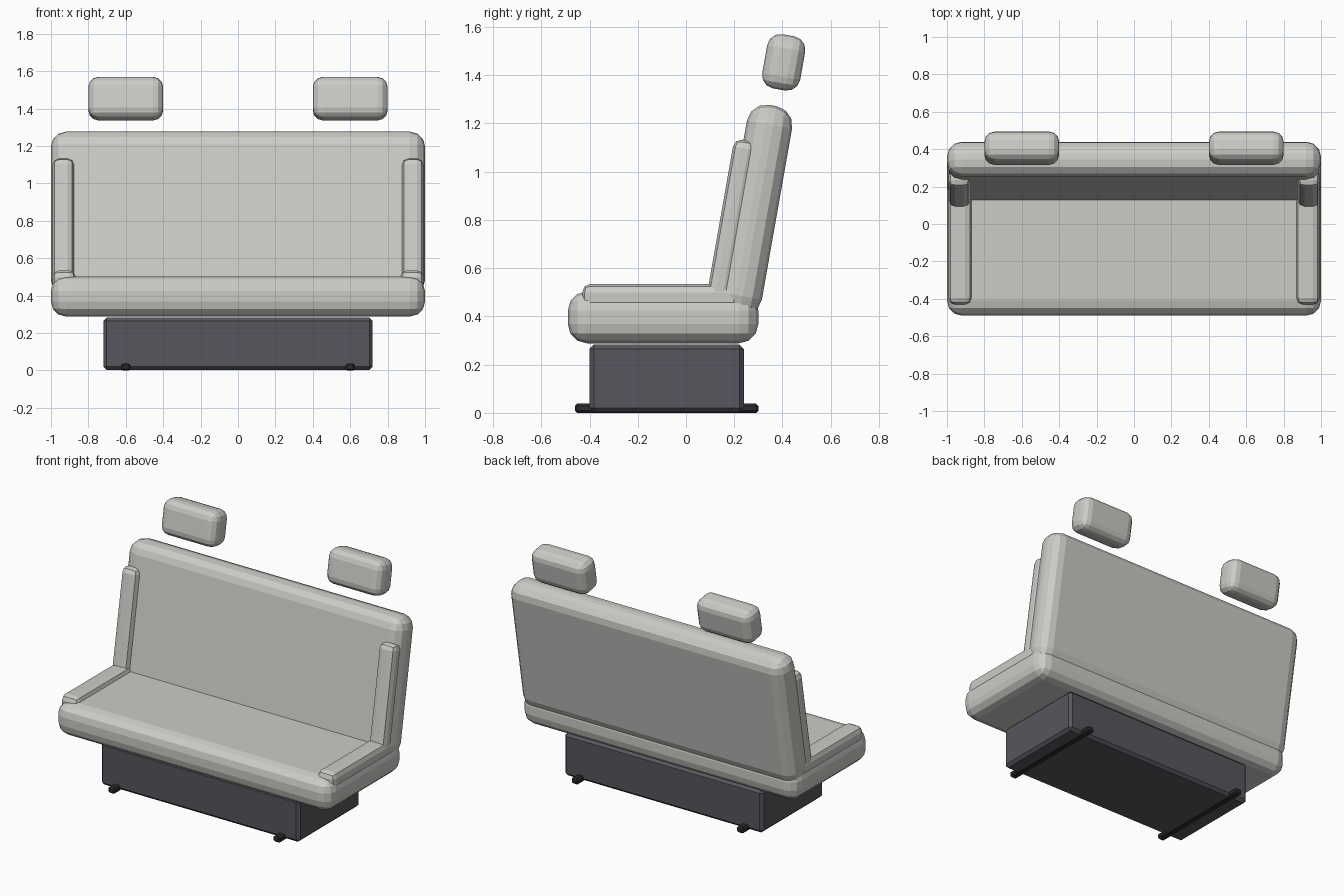
import bpy, bmesh, math
from mathutils import Matrix, Vector

old = bpy.data.objects.get("Cube")
if old:
    bpy.data.objects.remove(old, do_unlink=True)

LEAN = math.radians(10)          # backward lean of the backrest parts


def material(name, rgb):
    m = bpy.data.materials.new(name)
    m.use_nodes = True
    m.diffuse_color = (*rgb, 1)
    m.node_tree.nodes["Principled BSDF"].inputs["Base Color"].default_value = (*rgb, 1)
    return m


fabric = material("light grey fabric", (0.60, 0.60, 0.57))
metal = material("dark grey metal", (0.095, 0.093, 0.11))
rubber = material("black rail", (0.025, 0.024, 0.026))


def rounded_box(name, size, centre, radius, segments, mat, lean=0.0):
    """Box with rounded edges, leaning back around x."""
    bm = bmesh.new()
    bmesh.ops.create_cube(bm, size=1)
    bmesh.ops.scale(bm, vec=size, verts=bm.verts)
    bmesh.ops.bevel(bm, geom=bm.edges[:], offset=radius, segments=segments,
                    profile=0.5, affect='EDGES', clamp_overlap=True)
    bmesh.ops.transform(bm, matrix=Matrix.Rotation(-lean, 4, 'X'), verts=bm.verts)
    mesh = bpy.data.meshes.new(name)
    bm.to_mesh(mesh)
    bm.free()
    mesh.materials.append(mat)
    obj = bpy.data.objects.new(name, mesh)
    obj.location = centre
    bpy.context.collection.objects.link(obj)
    return obj


def below_top(x, y, z, length):
    """Centre of a leaning part, from the centre of its top end."""
    return Vector((x, y, z)) - Vector((0, math.sin(LEAN), math.cos(LEAN))) * length / 2


# Cushions
rounded_box("seat_cushion", (2, 0.79, 0.215), (0, -0.095, 0.396), 0.08, 3, fabric)
rounded_box("backrest", (2, 0.19, 0.88), below_top(0, 0.36, 1.274, 0.88),
            0.08, 3, fabric, LEAN)

# Floor box
rounded_box("base_box", (1.44, 0.64, 0.28), (0, -0.08, 0.143), 0.018, 1, metal)

# Paired parts
for side, s in (("left", 1), ("right", -1)):
    rounded_box(side + "_seat_bolster", (0.125, 0.66, 0.11),
                (s * 0.93, -0.10, 0.48), 0.035, 2, fabric)
    rounded_box(side + "_back_bolster", (0.115, 0.10, 0.69),
                below_top(s * 0.934, 0.25, 1.13, 0.69), 0.035, 2, fabric, LEAN)
    rounded_box(side + "_headrest", (0.40, 0.16, 0.228),
                (s * 0.60, 0.405, 1.453), 0.055, 3, fabric, LEAN)
    rounded_box(side + "_floor_rail", (0.05, 0.76, 0.038),
                (s * 0.60, -0.08, 0.019), 0.009, 1, rubber)
